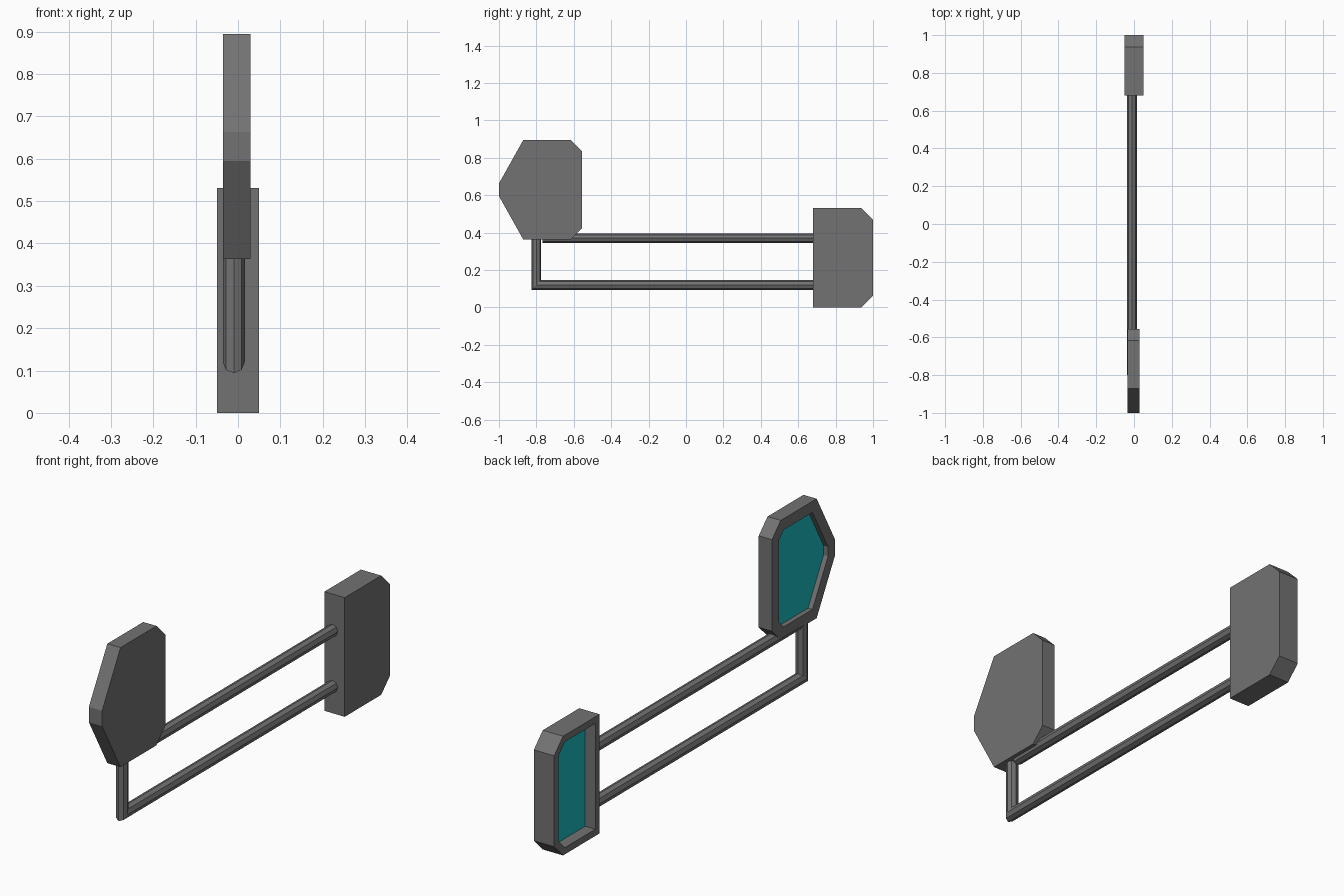
import bpy, bmesh, math
from mathutils import Vector

if "Cube" in bpy.data.objects:
    bpy.data.objects.remove(bpy.data.objects["Cube"])


def material(name, rgb):
    m = bpy.data.materials.new(name)
    m.diffuse_color = (*rgb, 1)
    m.use_nodes = True
    m.node_tree.nodes["Principled BSDF"].inputs["Base Color"].default_value = m.diffuse_color
    return m


GREY = material("dark grey", (0.17, 0.17, 0.17))
TEAL = material("teal", (0.01, 0.5, 0.53))


def finish(bm, name, mats):
    bmesh.ops.recalc_face_normals(bm, faces=bm.faces)
    me = bpy.data.meshes.new(name)
    bm.to_mesh(me)
    bm.free()
    for m in mats:
        me.materials.append(m)
    ob = bpy.data.objects.new(name, me)
    bpy.context.collection.objects.link(ob)
    return ob


def recessed_panel(name, outline, x0, x1, rim, depth):
    """Extruded (y, z) outline with a teal floor sunk into its -x side."""
    bm = bmesh.new()
    back = bm.faces.new([bm.verts.new((x1, y, z)) for y, z in outline])
    front = bm.faces.new([bm.verts.new((x0, y, z)) for y, z in reversed(outline)])
    n = len(outline)
    a, b = list(back.verts), list(reversed(front.verts))
    for i in range(n):
        j = (i + 1) % n
        bm.faces.new((a[j], a[i], b[i], b[j]))
    bmesh.ops.recalc_face_normals(bm, faces=bm.faces)
    # rim, then the straight recess walls
    bmesh.ops.inset_region(bm, faces=[front], thickness=rim, use_even_offset=True)
    ext = bmesh.ops.extrude_discrete_faces(bm, faces=[front])
    floor = ext["faces"][0]
    bmesh.ops.translate(bm, verts=floor.verts, vec=(depth, 0, 0))
    floor.material_index = 1
    return finish(bm, name, [GREY, TEAL])


def rod(name, path, x=-0.01, r=0.026, sides=8):
    """Mitred tube along a (y, z) path."""
    bm = bmesh.new()
    pts = [Vector(p) for p in path]
    dirs = [(q - p).normalized() for p, q in zip(pts, pts[1:])]
    rings = []
    for i, p in enumerate(pts):
        d0, d1 = dirs[max(i - 1, 0)], dirs[min(i, len(dirs) - 1)]
        n0, n1 = Vector((-d0.y, d0.x)), Vector((-d1.y, d1.x))
        n = (n0 + n1) / (1 + n0.dot(n1))
        ring = []
        for k in range(sides):
            t = 2 * math.pi * k / sides
            q = p + n * (r * math.sin(t))
            ring.append(bm.verts.new((x + r * math.cos(t), q.x, q.y)))
        rings.append(ring)
    for a, b in zip(rings, rings[1:]):
        for k in range(sides):
            j = (k + 1) % sides
            bm.faces.new((a[k], a[j], b[j], b[k]))
    bm.faces.new(rings[0])
    bm.faces.new(rings[-1])
    return finish(bm, name, [GREY])


# Front pointed panel
recessed_panel("front_panel", [
    (-1, 0.595), (-0.87, 0.363), (-0.617, 0.363), (-0.555, 0.425),
    (-0.555, 0.833), (-0.617, 0.895), (-0.87, 0.895), (-1, 0.663)],
    -0.035, 0.03, 0.05, 0.022)

# Rear box panel
recessed_panel("rear_panel", [
    (0.68, 0), (0.937, 0), (1, 0.063), (1, 0.468), (0.937, 0.531), (0.68, 0.531)],
    -0.05, 0.05, 0.03, 0.05)

# Connecting rods
rod("upper_rod", [(0.69, 0.37), (-0.767, 0.37)])
rod("lower_rod", [(0.69, 0.12), (-0.8, 0.12), (-0.8, 0.37)])
